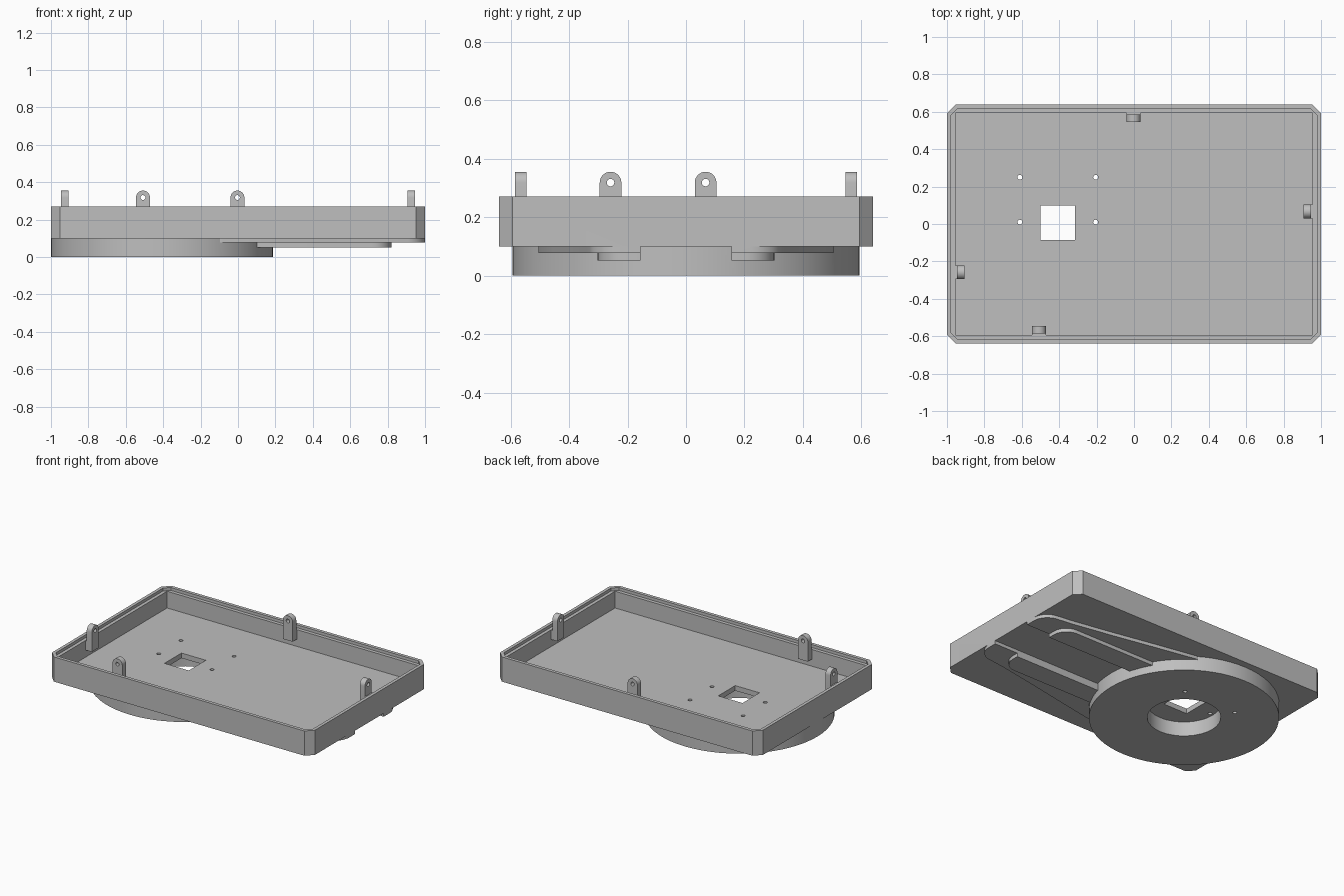
import bpy, bmesh
from math import pi, cos, sin
from mathutils import Matrix

cube = bpy.data.objects.get("Cube")
if cube:
    bpy.data.objects.remove(cube, do_unlink=True)

# One grey plastic for everything
grey = bpy.data.materials.new("grey_plastic")
grey.use_nodes = True
GREY = (0.52, 0.52, 0.52, 1)
grey.diffuse_color = GREY
grey.node_tree.nodes["Principled BSDF"].inputs["Base Color"].default_value = GREY


def prism(name, outline, z0, z1, matrix=None):
    """Extrude a flat outline from z0 to z1, then place it."""
    bm = bmesh.new()
    face = bm.faces.new([bm.verts.new((x, y, z0)) for x, y in outline])
    new = bmesh.ops.extrude_face_region(bm, geom=[face])["geom"]
    bmesh.ops.translate(bm, vec=(0, 0, z1 - z0),
                        verts=[v for v in new if isinstance(v, bmesh.types.BMVert)])
    if matrix:
        bm.transform(matrix)
    bmesh.ops.recalc_face_normals(bm, faces=bm.faces)
    mesh = bpy.data.meshes.new(name)
    bm.to_mesh(mesh)
    bm.free()
    mesh.materials.append(grey)
    obj = bpy.data.objects.new(name, mesh)
    bpy.context.collection.objects.link(obj)
    return obj


def arc(cx, cy, r, a0, a1, n):
    return [(cx + r * cos(a0 + (a1 - a0) * i / n),
             cy + r * sin(a0 + (a1 - a0) * i / n)) for i in range(n + 1)]


def circle(cx, cy, r, n):
    return arc(cx, cy, r, 0, 2 * pi, n)[:-1]


def rect(x0, x1, y0, y1):
    return [(x0, y0), (x1, y0), (x1, y1), (x0, y1)]


def chamfered(hx, hy, c):
    return [(hx, c - hy), (hx, hy - c), (hx - c, hy), (c - hx, hy),
            (-hx, hy - c), (-hx, c - hy), (c - hx, -hy), (hx - c, -hy)]


def combine(target, other, operation):
    """Apply a boolean and discard the tool object."""
    mod = target.modifiers.new("combine", "BOOLEAN")
    mod.operation, mod.object, mod.solver = operation, other, "EXACT"
    bpy.context.view_layer.objects.active = target
    bpy.ops.object.modifier_apply(modifier=mod.name)
    bpy.data.objects.remove(other, do_unlink=True)


def smooth(obj):
    bpy.ops.object.select_all(action="DESELECT")
    obj.select_set(True)
    bpy.context.view_layer.objects.active = obj
    bpy.ops.object.shade_smooth_by_angle(angle=0.5)


BOTTOM, FLOOR, LEDGE, RIM = 0.1, 0.135, 0.25, 0.27
DISC_X, DISC_R = -0.407, 0.593

# Tray shell with a stepped rim
tray = prism("tray", chamfered(1, 0.64, 0.047), BOTTOM, RIM)
combine(tray, prism("cavity", rect(-0.955, 0.955, -0.593, 0.593), FLOOR, 0.5), "DIFFERENCE")
combine(tray, prism("rim_step", chamfered(0.978, 0.617, 0.035), LEDGE, 0.5), "DIFFERENCE")

# Round foot below, sunk slightly into the tray
combine(tray, prism("foot", circle(DISC_X, 0, DISC_R, 64), 0, BOTTOM + 0.01), "UNION")

# Tapered runners on each side of the open channel, each with a raised pad
for side in (1, -1):
    flip = Matrix.Scale(side, 4, (0, 1, 0))
    edge = [(-0.2, 0.155), (1, 0.155), (1, 0.22)]
    edge += arc(0.89, 0.22, 0.11, 0.2, 1.4, 6)
    edge += [(0.78, 0.345), (0.5, 0.395), (0.2, 0.453), (-0.08, 0.505), (-0.2, 0.5)]
    combine(tray, prism("runner", edge, 0.077, BOTTOM + 0.01, flip), "UNION")
    pad = [(-0.1, 0.155), (0.82, 0.155)]
    pad += arc(0.72, 0.202, 0.1, 0, pi / 2, 6) + [(-0.1, 0.302)]
    combine(tray, prism("pad", pad, 0.052, 0.085, flip), "UNION")

# Round recess, square opening and four screw holes
combine(tray, prism("recess", circle(DISC_X, 0, 0.23, 32), -0.1, BOTTOM), "DIFFERENCE")
combine(tray, prism("opening", rect(-0.5, -0.315, -0.085, 0.1), -0.2, 0.5), "DIFFERENCE")
for x in (-0.61, -0.205):
    for y in (0.01, 0.25):
        combine(tray, prism("screw_hole", circle(x, y, 0.013, 16), -0.2, 0.5), "DIFFERENCE")
smooth(tray)

# Upright lugs on the inner walls: built facing +y, then turned to each wall
TAB_R, TAB_Z = 0.037, 0.318
STAND = Matrix.Rotation(pi / 2, 4, "X")


def lug(name, along, wall, angle):
    profile = [(-TAB_R, 0.185), (TAB_R, 0.185)] + arc(0, TAB_Z, TAB_R, 0, pi, 16)
    tab = prism(name, profile, 0.008, 0.047, STAND)
    root = prism("root", rect(-TAB_R, TAB_R, -0.03, 0.005), 0.185, LEDGE - 0.002)
    combine(tab, root, "UNION")
    eye = prism("eye", circle(0, TAB_Z, 0.013, 16), -0.1, 0.1, STAND)
    combine(tab, eye, "DIFFERENCE")
    turn = Matrix.Rotation(angle, 4, "Z")
    tab.data.transform(turn @ Matrix.Translation((along, wall, 0)))
    smooth(tab)


lug("back_lug", -0.003, 0.593, 0)
lug("front_lug", 0.508, 0.593, pi)
lug("left_lug", 0.067, 0.953, -pi / 2)
lug("right_lug", -0.258, 0.953, pi / 2)

# Turned side lugs take their along-wall offset with the opposite sign
for name in ("left_lug", "right_lug"):
    mesh = bpy.data.objects[name].data
    middle = sum(v.co.y for v in mesh.vertices) / len(mesh.vertices)
    goal = 0.067 if name == "left_lug" else -0.258
    mesh.transform(Matrix.Translation((0, goal - middle, 0)))
